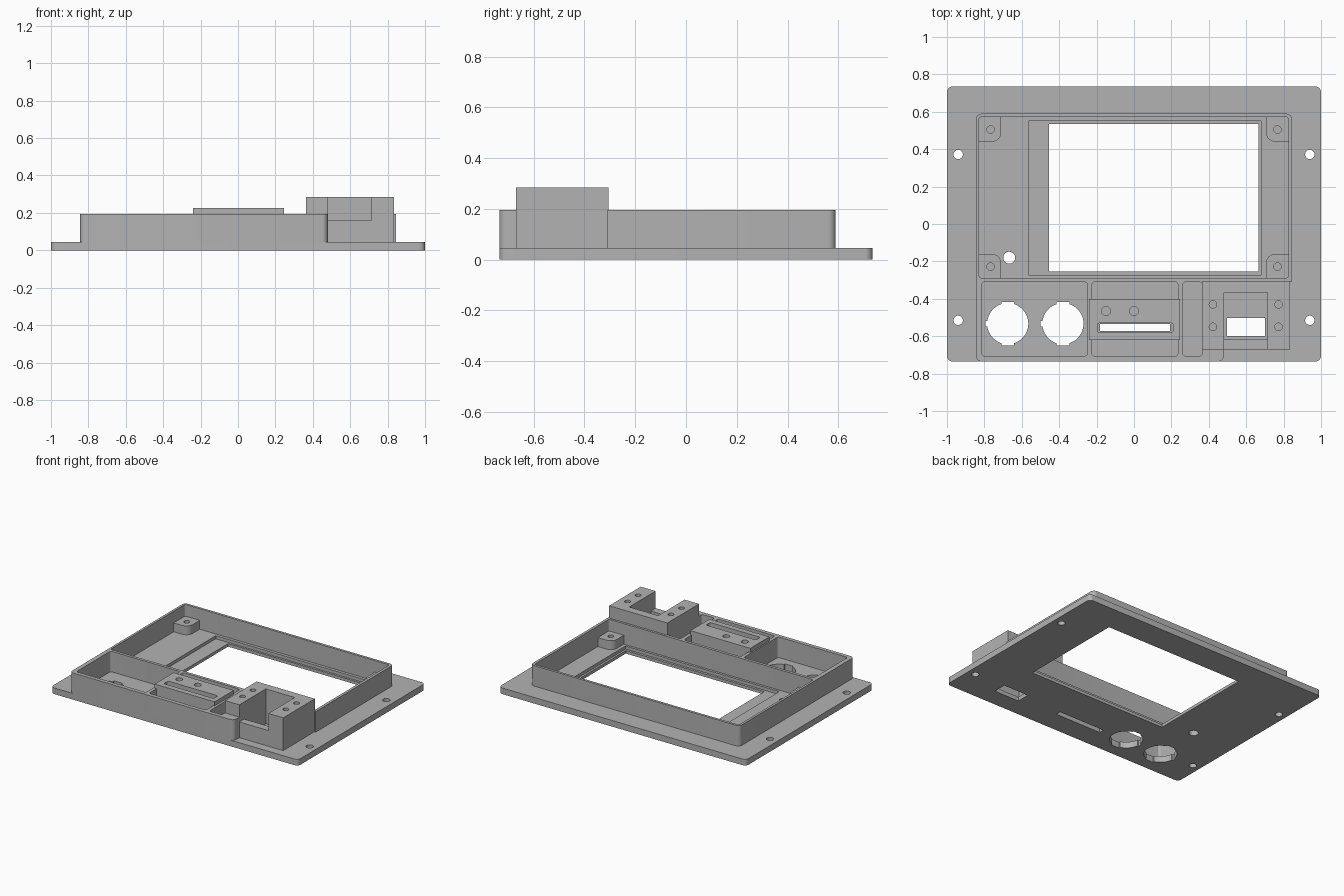
import bpy, bmesh, math
from mathutils import Vector

if "Cube" in bpy.data.objects:
    bpy.data.objects.remove(bpy.data.objects["Cube"], do_unlink=True)

grey = bpy.data.materials.new("plain grey")
grey.use_nodes = True
COLOUR = (0.45, 0.45, 0.45, 1)
grey.diffuse_color = COLOUR
grey.node_tree.nodes["Principled BSDF"].inputs["Base Color"].default_value = COLOUR

FLOOR, RIM = 0.045, 0.195


def fillet(corners, steps=6):
    """Outline from (x, y, radius) right-angled corners."""
    pts = []
    for i, (x, y, r) in enumerate(corners):
        p = Vector((x, y))
        if r == 0:
            pts.append(p)
            continue
        a = (Vector(corners[i - 1][:2]) - p).normalized() * r
        b = (Vector(corners[(i + 1) % len(corners)][:2]) - p).normalized() * r
        for k in range(steps + 1):
            t = k / steps * math.pi / 2
            pts.append(p + a * (1 - math.sin(t)) + b * (1 - math.cos(t)))
    return pts


def rect(x0, x1, y0, y1, r=0):
    return fillet([(x0, y0, r), (x1, y0, r), (x1, y1, r), (x0, y1, r)])


def circle(x, y, r, n=32):
    return [Vector((x + r * math.cos(k * math.tau / n), y + r * math.sin(k * math.tau / n)))
            for k in range(n)]


def prism(name, outline, z0, z1):
    bm = bmesh.new()
    face = bm.faces.new([bm.verts.new((p.x, p.y, z0)) for p in outline])
    top = bmesh.ops.extrude_face_region(bm, geom=[face])["geom"]
    bmesh.ops.translate(bm, vec=(0, 0, z1 - z0),
                        verts=[v for v in top if isinstance(v, bmesh.types.BMVert)])
    bmesh.ops.recalc_face_normals(bm, faces=bm.faces)
    mesh = bpy.data.meshes.new(name)
    bm.to_mesh(mesh)
    bm.free()
    mesh.materials.append(grey)
    obj = bpy.data.objects.new(name, mesh)
    bpy.context.collection.objects.link(obj)
    return obj


def cut(obj, outline, z0, z1):
    cutter = prism("cutter", outline, z0, z1)
    cutter.hide_render = True
    mod = obj.modifiers.new("cut", 'BOOLEAN')
    mod.operation, mod.solver, mod.object = 'DIFFERENCE', 'EXACT', cutter
    bpy.ops.object.select_all(action='DESELECT')
    bpy.context.view_layer.objects.active = obj
    obj.select_set(True)
    bpy.ops.object.modifier_apply(modifier=mod.name)
    bpy.data.objects.remove(cutter, do_unlink=True)


parts = []

# Mounting plate with screen window and its stepped recess
plate = prism("mounting_plate", rect(-1, 1, -0.735, 0.735, 0.03), 0, FLOOR)
parts.append(plate)
cut(plate, rect(-0.455, 0.665, -0.255, 0.535), -0.1, 0.1)
cut(plate, rect(-0.565, 0.68, -0.272, 0.55), 0.022, 0.1)

# Corner screw holes and indicator hole
for x in (-0.94, 0.94):
    for y in (-0.515, 0.372):
        cut(plate, circle(x, y, 0.025), -0.1, 0.1)
cut(plate, circle(-0.667, -0.18, 0.032), -0.1, 0.1)

# Round connector holes with keying notches
for x in (-0.675, -0.38):
    y = -0.533
    cut(plate, circle(x, y, 0.11, 48), -0.1, 0.1)
    cut(plate, rect(x - 0.034, x + 0.034, y - 0.116, y + 0.116), -0.1, 0.1)
    cut(plate, rect(x - 0.12, x, y - 0.014, y + 0.014), -0.1, 0.1)

# Card slit and switch window
cut(plate, rect(-0.182, 0.192, -0.573, -0.535), -0.1, 0.1)
cut(plate, rect(0.497, 0.7, -0.6, -0.503), -0.1, 0.1)
cut(plate, rect(0.48, 0.715, -0.615, -0.365), 0.03, 0.1)

# Housing walls: screen well and three front pockets
housing = prism("housing_walls", fillet([
    (-0.845, -0.735, 0.03), (0.48, -0.735, 0.03), (0.48, -0.31, 0),
    (0.845, -0.31, 0), (0.845, 0.59, 0.03), (-0.845, 0.59, 0.03)]), FLOOR, RIM)
parts.append(housing)
cut(housing, rect(-0.828, 0.825, -0.289, 0.572, 0.012), 0, 1)
for x0, x1 in ((-0.813, -0.25), (-0.225, 0.235), (0.262, 0.364)):
    cut(housing, rect(x0, x1, -0.706, -0.31, 0.015), 0, 1)

# Screw posts in the corners of the well, rounded towards the middle
for side, x0, x1 in ((-1, -0.835, -0.71), (1, 0.83, 0.705)):
    for end, y0, y1 in (("front", -0.295, -0.16), ("back", 0.58, 0.44)):
        name = end + ("_left" if side > 0 else "_right") + "_screw_post"
        post = prism(name, fillet([(x0, y0, 0), (x1, y0, 0), (x1, y1, 0.05), (x0, y1, 0)]),
                     FLOOR, 0.11)
        cut(post, circle(0.767 * side, 0.505 if end == "back" else -0.228, 0.02, 24), 0.06, 1)
        parts.append(post)

# Card slot block with slit and two screw holes
card = prism("card_slot_block", rect(-0.24, 0.245, -0.62, -0.4), FLOOR, 0.225)
cut(card, rect(-0.195, 0.21, -0.58, -0.53, 0.012), 0, 1)
for x in (-0.15, 0):
    cut(card, circle(x, -0.465, 0.024, 24), 0.08, 1)
parts.append(card)

# Switch block: U-shaped, lower lip in front, four screw holes
switch = prism("switch_block", rect(0.364, 0.835, -0.67, -0.305), FLOOR, 0.285)
cut(switch, rect(0.48, 0.715, -0.8, -0.365), 0.16, 1)
cut(switch, rect(0.48, 0.715, -0.615, -0.365), 0, 0.2)
for x in (0.422, 0.773):
    for y in (-0.43, -0.55):
        cut(switch, circle(x, y, 0.02, 24), 0.12, 1)
parts.append(switch)

# Smooth rounded corners, keep sharp edges
bpy.ops.object.select_all(action='DESELECT')
for obj in parts:
    obj.select_set(True)
bpy.context.view_layer.objects.active = plate
bpy.ops.object.shade_smooth_by_angle(angle=math.radians(30))
